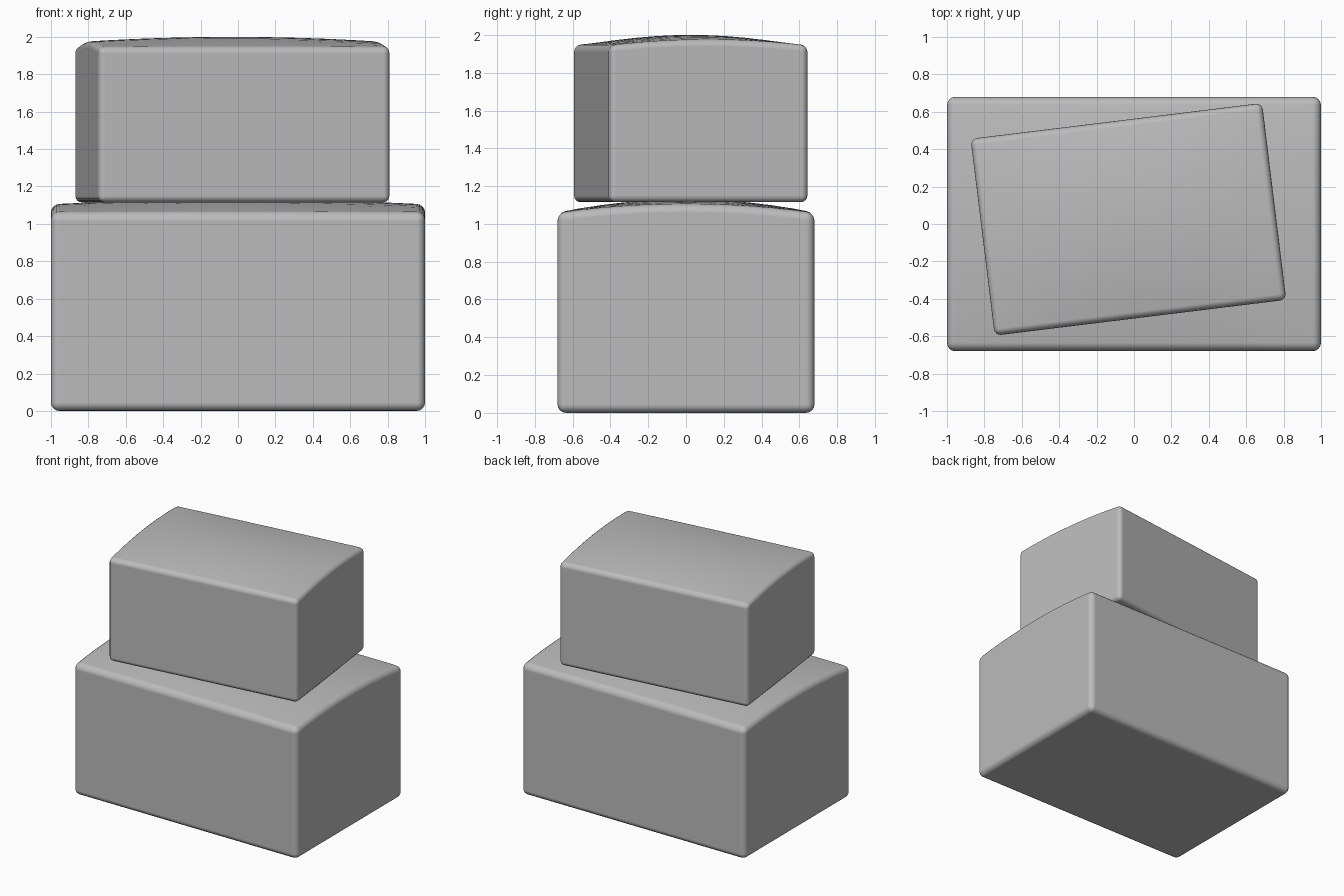
import bpy, bmesh, math

if "Cube" in bpy.data.objects:
    bpy.data.objects.remove(bpy.data.objects["Cube"])

grey = bpy.data.materials.new("plain_grey")
grey.diffuse_color = (0.5, 0.5, 0.5, 1)
grey.use_nodes = True
grey.node_tree.nodes["Principled BSDF"].inputs["Base Color"].default_value = grey.diffuse_color


def domed_block(name, size, eave, end_rise, mid_rise, location, turn, radius):
    """Rounded box whose top arches across its width and bulges slightly along its length."""
    hx, hy = size[0] / 2, size[1] / 2
    nx, ny = 12, 12
    bm = bmesh.new()

    # arched top grid
    top = []
    for i in range(nx + 1):
        u = -1 + 2 * i / nx
        row = []
        for j in range(ny + 1):
            v = -1 + 2 * j / ny
            z = eave + (end_rise + mid_rise * (1 - u * u)) * (1 - v * v)
            row.append(bm.verts.new((u * hx, v * hy, z)))
        top.append(row)
    for i in range(nx):
        for j in range(ny):
            bm.faces.new((top[i][j], top[i + 1][j], top[i + 1][j + 1], top[i][j + 1]))

    # flat walls and base
    base = [bm.verts.new((x * hx, y * hy, 0)) for x, y in ((-1, -1), (1, -1), (1, 1), (-1, 1))]
    front = [top[i][0] for i in range(nx + 1)]
    right = top[nx]
    back = [top[i][ny] for i in range(nx, -1, -1)]
    left = top[0][::-1]
    for k, edge in enumerate((front, right, back, left)):
        bm.faces.new([base[k], base[(k + 1) % 4]] + edge[::-1])
    bm.faces.new(base[::-1])
    bmesh.ops.recalc_face_normals(bm, faces=bm.faces)

    mesh = bpy.data.meshes.new(name)
    bm.to_mesh(mesh)
    bm.free()
    mesh.materials.append(grey)
    mesh.shade_smooth()
    ob = bpy.data.objects.new(name, mesh)
    bpy.context.collection.objects.link(ob)
    ob.location = location
    ob.rotation_euler.z = math.radians(turn)

    # rounded edges
    bevel = ob.modifiers.new("rounded_edges", 'BEVEL')
    bevel.width = radius
    bevel.segments = 4
    bevel.limit_method = 'ANGLE'
    bevel.angle_limit = math.radians(40)
    bevel.harden_normals = True
    return ob


domed_block("lower_block", (2.0, 1.36), 1.06, 0.045, 0.025, (0, 0, 0), 0, 0.045)
domed_block("upper_block", (1.57, 1.06), 0.83, 0.03, 0.025, (-0.03, 0.025, 1.115), 7, 0.035)
